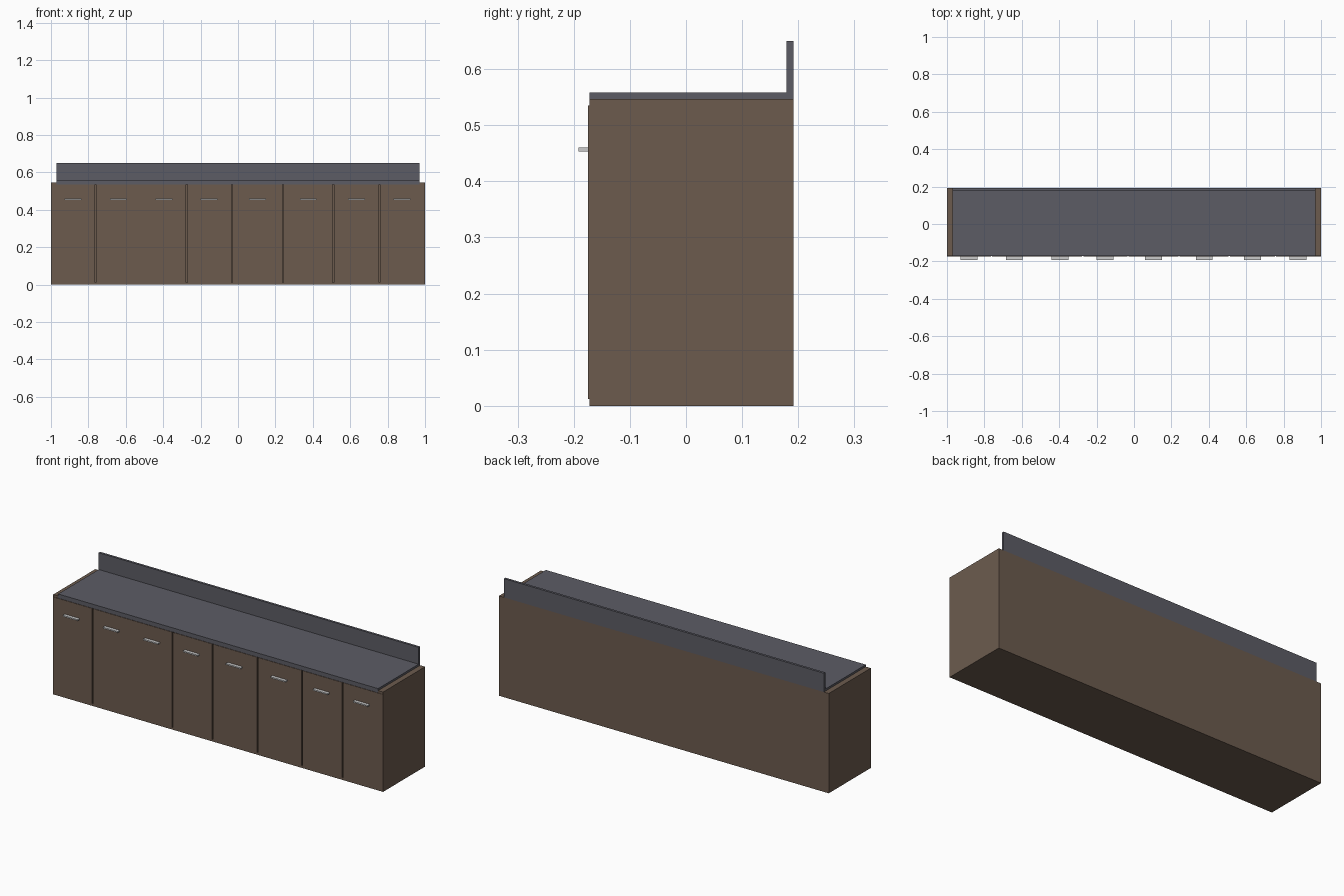
import bpy
import bmesh

if "Cube" in bpy.data.objects:
    bpy.data.objects.remove(bpy.data.objects["Cube"])


def material(name, color):
    m = bpy.data.materials.new(name)
    m.diffuse_color = (*color, 1)
    m.use_nodes = True
    m.node_tree.nodes["Principled BSDF"].inputs["Base Color"].default_value = m.diffuse_color
    return m


WOOD = material("brown_wood", (0.15, 0.105, 0.076))
STONE = material("grey_worktop", (0.107, 0.107, 0.13))


def prism(name, profile, x0, x1, mat=None):
    """Extrude a (y, z) profile along x."""
    bm = bmesh.new()
    face = bm.faces.new([bm.verts.new((x0, y, z)) for y, z in profile])
    ext = bmesh.ops.extrude_face_region(bm, geom=[face])
    verts = [v for v in ext["geom"] if isinstance(v, bmesh.types.BMVert)]
    bmesh.ops.translate(bm, verts=verts, vec=(x1 - x0, 0, 0))
    bmesh.ops.recalc_face_normals(bm, faces=bm.faces)
    me = bpy.data.meshes.new(name)
    bm.to_mesh(me)
    bm.free()
    if mat:
        me.materials.append(mat)
    ob = bpy.data.objects.new(name, me)
    bpy.context.collection.objects.link(ob)
    return ob


def box(name, x0, x1, y0, y1, z0, z1, mat=None):
    return prism(name, [(y0, z0), (y1, z0), (y1, z1), (y0, z1)], x0, x1, mat)


FRONT, BACK, DOOR = -0.172, 0.192, -0.1745
TOP, DOOR_TOP, BASE, INNER = 0.547, 0.535, 0.012, 0.97
SEAT = -0.16
BACK_IN = 0.179

# Side panels, rebated along the front so the doors sit over them
side = [(FRONT, 0), (BACK, 0), (BACK, TOP), (FRONT, TOP), (FRONT, DOOR_TOP),
        (SEAT, DOOR_TOP), (SEAT, BASE), (FRONT, BASE)]
prism("left_side_panel", side, -1, -INNER, WOOD)
prism("right_side_panel", side, INNER, 1, WOOD)

# Carcass base and back
box("bottom_panel", -INNER, INNER, FRONT, BACK_IN, 0, BASE, WOOD)
box("back_panel", -INNER, INNER, BACK_IN, BACK, 0, TOP, WOOD)

# Worktop set between the sides, with an upstand at the rear
prism("worktop", [(FRONT, DOOR_TOP), (BACK_IN, DOOR_TOP), (BACK_IN, TOP),
                  (BACK, TOP), (BACK, 0.65), (BACK_IN, 0.65),
                  (BACK_IN, 0.558), (FRONT, 0.558)], -INNER, INNER, STONE)

# Doors, each with a bar handle; dividers stand behind the gaps
seams = [-1, -0.761, -0.518, -0.274, -0.032, 0.24, 0.509, 0.756, 1]
half_gaps = [0, 0.003, 0.0005, 0.003, 0.003, 0.003, 0.003, 0.003, 0]
handles = [-0.883, -0.64, -0.396, -0.155, 0.105, 0.376, 0.633, 0.876]
for i, hx in enumerate(handles):
    box(f"door_{i + 1}", seams[i] + half_gaps[i],
        seams[i + 1] - half_gaps[i + 1], DOOR, SEAT, BASE, DOOR_TOP, WOOD)
    box(f"handle_{i + 1}", hx - 0.045, hx + 0.045, -0.192, DOOR, 0.453, 0.46)
for i, x in enumerate(seams[1:-1]):
    box(f"divider_{i + 1}", x - 0.01, x + 0.01, SEAT, BACK_IN, BASE, DOOR_TOP, WOOD)
